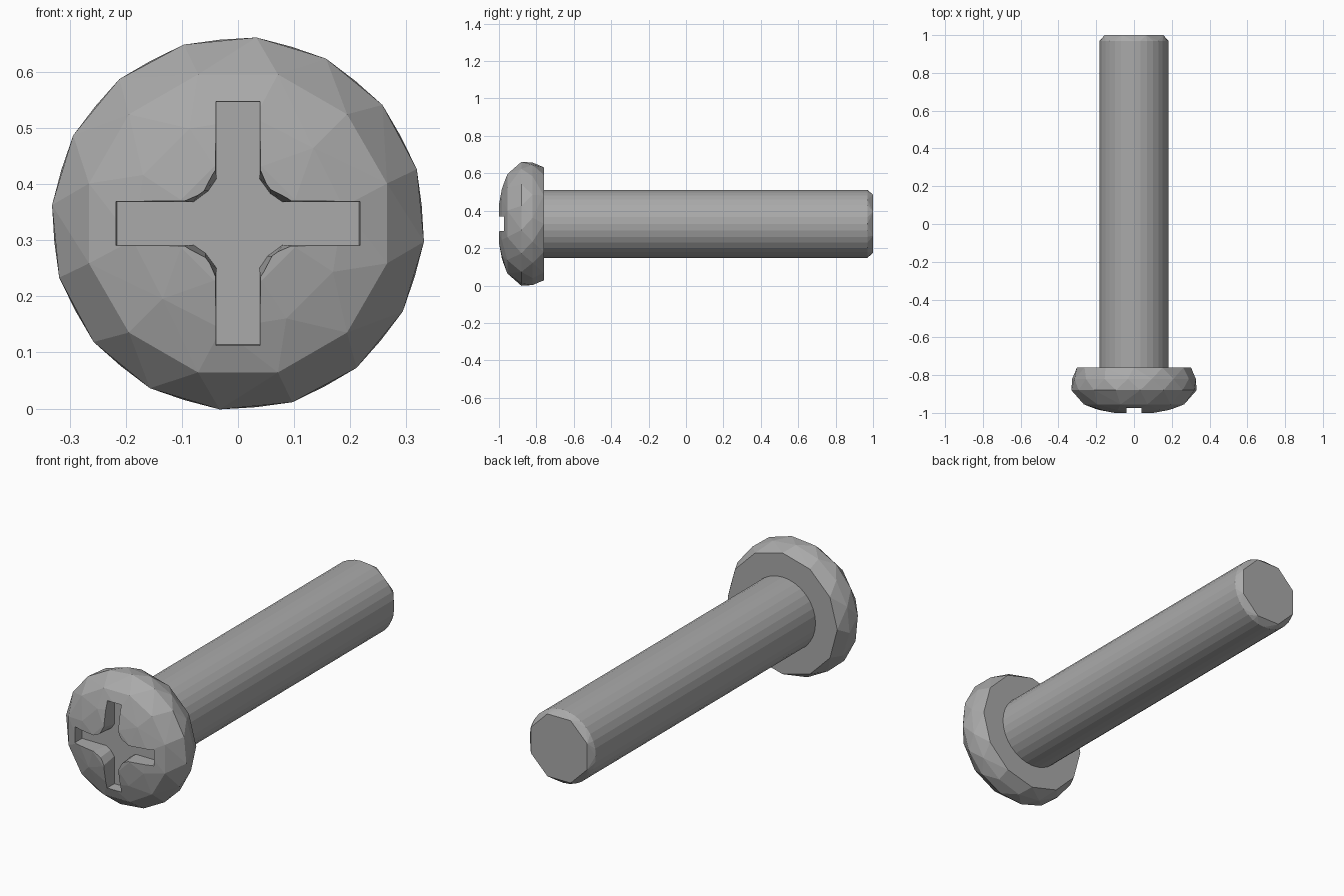
import bpy, bmesh, math
from mathutils import Vector

if "Cube" in bpy.data.objects:
    bpy.data.objects.remove(bpy.data.objects["Cube"])

ZC = 0.33  # height of the screw axis

steel = bpy.data.materials.new("steel grey")
steel.diffuse_color = (0.4, 0.4, 0.4, 1)
steel.use_nodes = True
steel.node_tree.nodes["Principled BSDF"].inputs["Base Color"].default_value = steel.diffuse_color


def ring(y, r, n, turn=0.0):
    """Points of a regular ring around the screw axis."""
    return [Vector((r * math.cos(2 * math.pi * (i + turn) / n), y,
                    ZC + r * math.sin(2 * math.pi * (i + turn) / n))) for i in range(n)]


def finish(name, bm):
    bmesh.ops.recalc_face_normals(bm, faces=bm.faces)
    mesh = bpy.data.meshes.new(name)
    bm.to_mesh(mesh)
    bm.free()
    mesh.materials.append(steel)
    ob = bpy.data.objects.new(name, mesh)
    bpy.context.collection.objects.link(ob)
    return ob


def hull(name, points):
    """Faceted convex solid around stacked rings."""
    bm = bmesh.new()
    for p in points:
        bm.verts.new(p)
    res = bmesh.ops.convex_hull(bm, input=bm.verts)
    junk = {g for g in res["geom_interior"] + res["geom_unused"]
            if isinstance(g, bmesh.types.BMVert)}
    bmesh.ops.delete(bm, geom=list(junk), context='VERTS')
    bmesh.ops.dissolve_limit(bm, angle_limit=0.01, verts=bm.verts, edges=bm.edges)
    return finish(name, bm)


# Shaft with a chamfered eight-sided tip
shaft = hull("shaft", ring(-0.8, 0.182, 32) + ring(0.97, 0.182, 32) + ring(1.0, 0.168, 8, 0.5))

# Domed faceted pan head
head = hull("head", ring(-0.76, 0.302, 12) + ring(-0.82, 0.329, 16, 0.25)
            + ring(-0.88, 0.333, 16, 0.75) + ring(-0.955, 0.275, 12, 0.5)
            + ring(-0.985, 0.19, 10, 0.25) + ring(-1.0, 0.11, 8, 0.5))


# Cross recess cutter: one arm outline repeated four times, tapering inward
def cross(y, w, reach, c):
    arm = [(c, -w), (reach, -w), (reach, w), (c, w), (0.058, 0.058 + (c - 0.09) * 0.5)]
    pts = []
    for k in range(4):
        co, si = round(math.cos(k * math.pi / 2)), round(math.sin(k * math.pi / 2))
        pts += [Vector((a * co - b * si, y, ZC + a * si + b * co)) for a, b in arm]
    return pts


bm = bmesh.new()
outer = [bm.verts.new(p) for p in cross(-1.05, 0.041, 0.22, 0.105)]
inner = [bm.verts.new(p) for p in cross(-0.92, 0.038, 0.216, 0.08)]
bm.faces.new(outer)
bm.faces.new(inner)
n = len(outer)
for i in range(n):
    j = (i + 1) % n
    bm.faces.new((outer[i], outer[j], inner[j], inner[i]))
cutter = finish("recess_cutter", bm)
cutter.hide_render = True
cutter.hide_viewport = True

mod = head.modifiers.new("cross_recess", 'BOOLEAN')
mod.operation = 'DIFFERENCE'
mod.solver = 'EXACT'
mod.object = cutter
